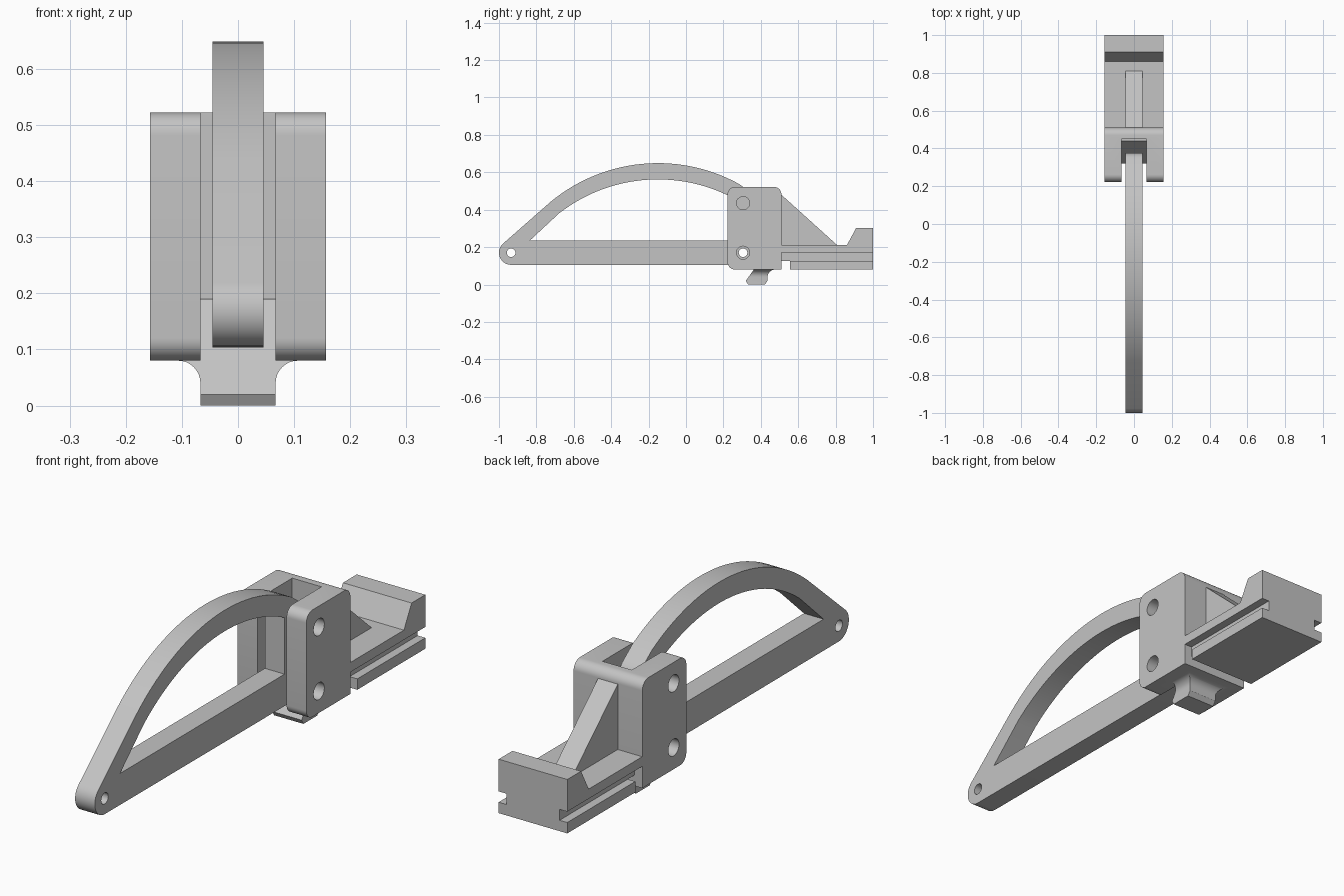
import bpy, bmesh
from math import radians, cos, sin

cube = bpy.data.objects.get("Cube")
if cube:
    bpy.data.objects.remove(cube, do_unlink=True)

grey = bpy.data.materials.new("plain grey")
grey.use_nodes = True
COLOUR = (0.55, 0.55, 0.55, 1)
grey.diffuse_color = COLOUR
grey.node_tree.nodes["Principled BSDF"].inputs["Base Color"].default_value = COLOUR


def arc(cy, cz, r, start, end, steps=10):
    """Points on a circular arc, angles in degrees."""
    angles = [radians(start + (end - start) * i / steps) for i in range(steps + 1)]
    return [(cy + r * cos(a), cz + r * sin(a)) for a in angles]


def prism(name, points, low, high, axis="x"):
    """Extrude a side profile (y, z) along x, or a front profile (x, z) along y."""
    place = (lambda p, d: (d, *p)) if axis == "x" else (lambda p, d: (p[0], d, p[1]))
    bm = bmesh.new()
    face = bm.faces.new([bm.verts.new(place(p, low)) for p in points])
    extruded = bmesh.ops.extrude_face_region(bm, geom=[face])["geom"]
    shift = place((0, 0), high - low)
    bmesh.ops.translate(bm, vec=shift, verts=[v for v in extruded if isinstance(v, bmesh.types.BMVert)])
    bmesh.ops.recalc_face_normals(bm, faces=bm.faces)
    mesh = bpy.data.meshes.new(name)
    bm.to_mesh(mesh)
    bm.free()
    mesh.materials.append(grey)
    obj = bpy.data.objects.new(name, mesh)
    bpy.context.collection.objects.link(obj)
    return obj


def combine(obj, tool, operation="DIFFERENCE"):
    """Apply a boolean and discard the tool."""
    tool.hide_render = True
    mod = obj.modifiers.new("boolean", "BOOLEAN")
    mod.operation, mod.solver, mod.object = operation, "EXACT", tool
    bpy.context.view_layer.objects.active = obj
    bpy.ops.object.modifier_apply(modifier=mod.name)
    bpy.data.objects.remove(tool, do_unlink=True)


def drill(obj, y, z, r):
    combine(obj, prism("hole_cutter", arc(y, z, r, 0, 345, 23), -0.3, 0.3))


def smooth(obj):
    bpy.ops.object.select_all(action="DESELECT")
    obj.select_set(True)
    bpy.context.view_layer.objects.active = obj
    bpy.ops.object.shade_smooth_by_angle(angle=radians(25))


HALF, SLOT = 0.157, 0.067
PIVOT_Y, PIVOT_Z, UPPER_Z = 0.305, 0.17, 0.435
TIP_Y = -0.935

# Housing: rounded block, rear base and jaw share one side profile
housing = prism("housing",
    [(0.51, 0.08), (0.51, 0.125), (0.555, 0.125), (0.555, 0.08), (1, 0.08), (1, 0.303),
     (0.91, 0.303), (0.86, 0.21), (0.51, 0.21)]
    + arc(0.47, 0.482, 0.04, 0, 90) + arc(0.262, 0.482, 0.04, 90, 180)
    + arc(0.262, 0.12, 0.04, 180, 270), -HALF, HALF)

# Foot: side profile crossed with a flared front profile
foot = prism("foot",
    [(0.37, 0.09), (0.32, 0.02), (0.332, 0), (0.422, 0), (0.436, 0.02)]
    + arc(0.476, 0.04, 0.04, 180, 90, 8) + [(0.476, 0.09)], -0.13, 0.13)
right_flare = arc(SLOT + 0.04, 0.04, 0.04, 180, 90, 8) + [(SLOT + 0.04, 0.1)]
left_flare = [(-x, z) for x, z in reversed(right_flare)]
flare = prism("foot_flare", [(-SLOT, -0.01), (SLOT, -0.01)] + right_flare + left_flare, 0.2, 0.6, "y")
combine(foot, flare, "INTERSECT")
combine(housing, foot, "UNION")

# Slot for the lever, with a ramp down to the foot
combine(housing, prism("slot_cutter",
    [(0.1, -0.1), (0.235, -0.1), (0.32, 0.02), (0.44, 0.19), (0.45, 0.19), (0.45, 0.7), (0.1, 0.7)],
    -SLOT, SLOT))

# Side grooves along the base
for side in (-1, 1):
    low, high = sorted((side * 0.122, side * 0.2))
    combine(housing, prism("groove_cutter",
        [(0.51, 0.125), (1.1, 0.125), (1.1, 0.17), (0.51, 0.17)], low, high))

for z in (PIVOT_Z, UPPER_Z):
    drill(housing, PIVOT_Y, z, 0.035)
smooth(housing)

# Sloping rib between block and base
rib = prism("rib", [(0.5, 0.2), (0.82, 0.2), (0.51, 0.48), (0.5, 0.48)], -0.045, 0.045)

# Lever: arched outline with an open middle
lever = prism("lever",
    arc(TIP_Y, PIVOT_Z, 0.065, 270, 130, 14)
    + arc(-0.15, -0.25, 0.899, 130, 61, 28)
    + arc(PIVOT_Y, UPPER_Z, 0.07, 55, 0, 6)
    + arc(PIVOT_Y, PIVOT_Z, 0.067, 0, -90, 8), -0.045, 0.045)
combine(lever, prism("lever_opening",
    [(0.24, 0.235), (-0.835, 0.235)] + arc(-0.15, -0.298, 0.86, 128, 63, 26), -0.2, 0.2))
for y in (TIP_Y, PIVOT_Y):
    drill(lever, y, PIVOT_Z, 0.023)
smooth(lever)
